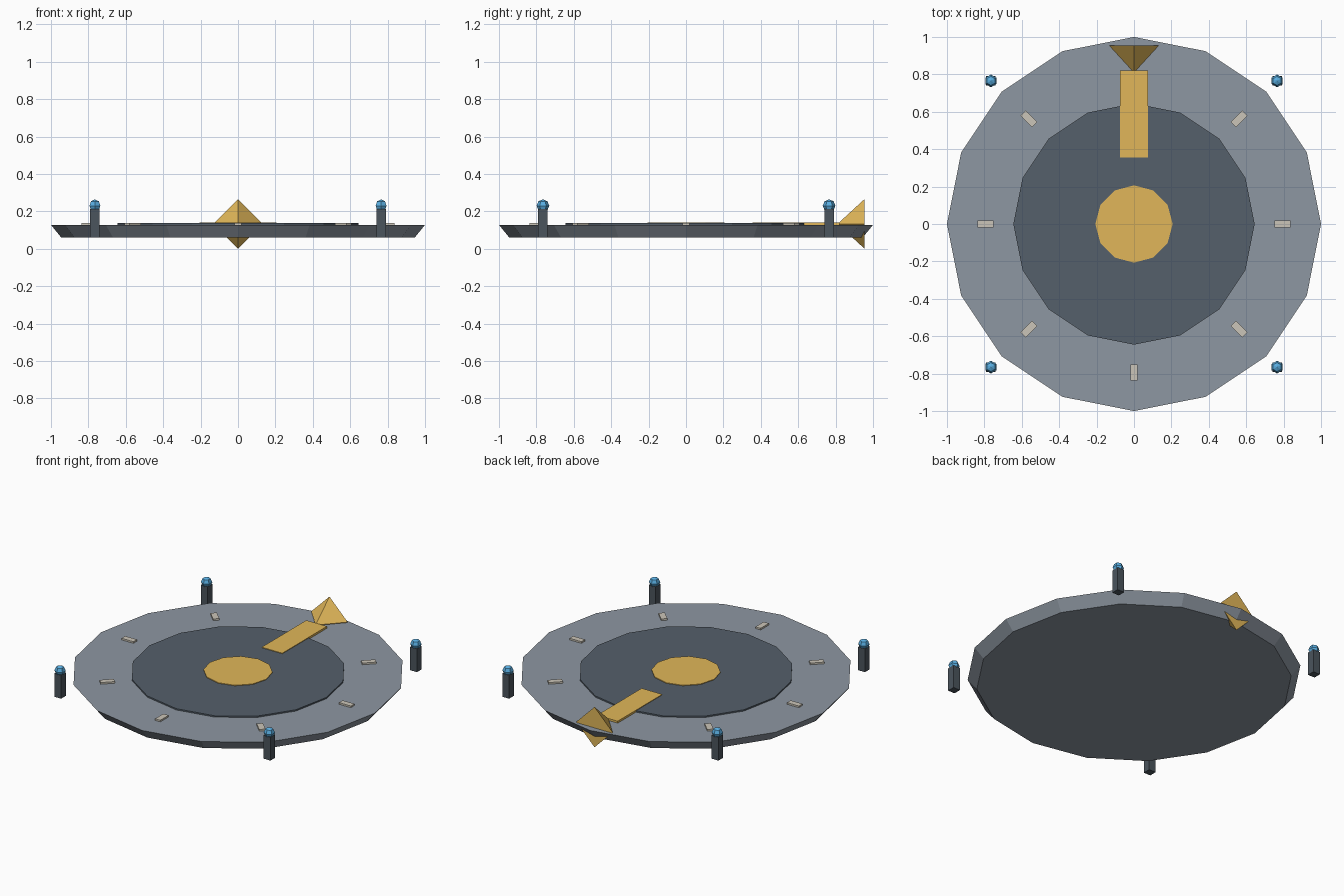
import bpy, bmesh
from math import pi, cos, sin
from mathutils import Matrix

if "Cube" in bpy.data.objects:
    bpy.data.objects.remove(bpy.data.objects["Cube"])


def material(name, rgb):
    m = bpy.data.materials.new(name)
    m.diffuse_color = (*rgb, 1)
    m.use_nodes = True
    m.node_tree.nodes["Principled BSDF"].inputs["Base Color"].default_value = m.diffuse_color
    return m


STEEL = material("steel", (0.27, 0.31, 0.36))
SLATE = material("slate", (0.09, 0.115, 0.145))
DARK = material("dark_metal", (0.07, 0.09, 0.11))
GOLD = material("gold", (0.75, 0.47, 0.10))
BLUE = material("blue_glow", (0.10, 0.42, 0.75))
PALE = material("pale_stone", (0.60, 0.56, 0.48))


def finish(bm, name, mat):
    bmesh.ops.recalc_face_normals(bm, faces=bm.faces)
    me = bpy.data.meshes.new(name)
    bm.to_mesh(me)
    bm.free()
    me.materials.append(mat)
    ob = bpy.data.objects.new(name, me)
    bpy.context.collection.objects.link(ob)
    return ob


def disc(name, sides, r_bottom, r_top, z0, z1, mat):
    bm = bmesh.new()
    bmesh.ops.create_cone(bm, cap_ends=True, segments=sides, radius1=r_bottom,
                          radius2=r_top, depth=z1 - z0,
                          matrix=Matrix.Translation((0, 0, (z0 + z1) / 2)))
    return finish(bm, name, mat)


def box(name, centre, size, mat, turn=0):
    bm = bmesh.new()
    bmesh.ops.create_cube(bm, size=1, matrix=Matrix.Translation(centre)
                          @ Matrix.Rotation(turn, 4, 'Z') @ Matrix.Diagonal((*size, 1)))
    return finish(bm, name, mat)


# Stacked platform discs
disc("platform_base", 16, 0.945, 1.0, 0.06, 0.128, STEEL)
disc("inner_plate", 16, 0.645, 0.645, 0.12, 0.137, SLATE)
disc("centre_disc", 12, 0.207, 0.207, 0.13, 0.141, GOLD)

# Direction strip and four-sided pointer aimed at the centre
box("direction_strip", (0, 0.588, 0.134), (0.15, 0.465, 0.014), GOLD)
bm = bmesh.new()
bmesh.ops.create_cone(bm, cap_ends=True, segments=4, radius1=0.133, radius2=0, depth=0.145,
                      matrix=Matrix.Translation((0, 0.8825, 0.133)) @ Matrix.Rotation(pi / 2, 4, 'X'))
finish(bm, "direction_pointer", GOLD)

# Tick marks around the rim, leaving the pointer's place free
for i in range(8):
    if i != 2:
        a = i * pi / 4
        box(f"tick_mark_{i}", (0.795 * cos(a), 0.795 * sin(a), 0.132),
            (0.086, 0.038, 0.014), PALE, a)

# Corner posts with faceted lamps
for sx in (-1, 1):
    for sy in (-1, 1):
        x, y = sx * 0.765, sy * 0.765
        box("corner_post", (x, y, 0.137), (0.05, 0.05, 0.154), DARK)
        bm = bmesh.new()
        bmesh.ops.create_uvsphere(bm, u_segments=6, v_segments=4, radius=0.034,
                                  matrix=Matrix.Translation((x, y, 0.23)))
        finish(bm, "post_lamp", BLUE)
